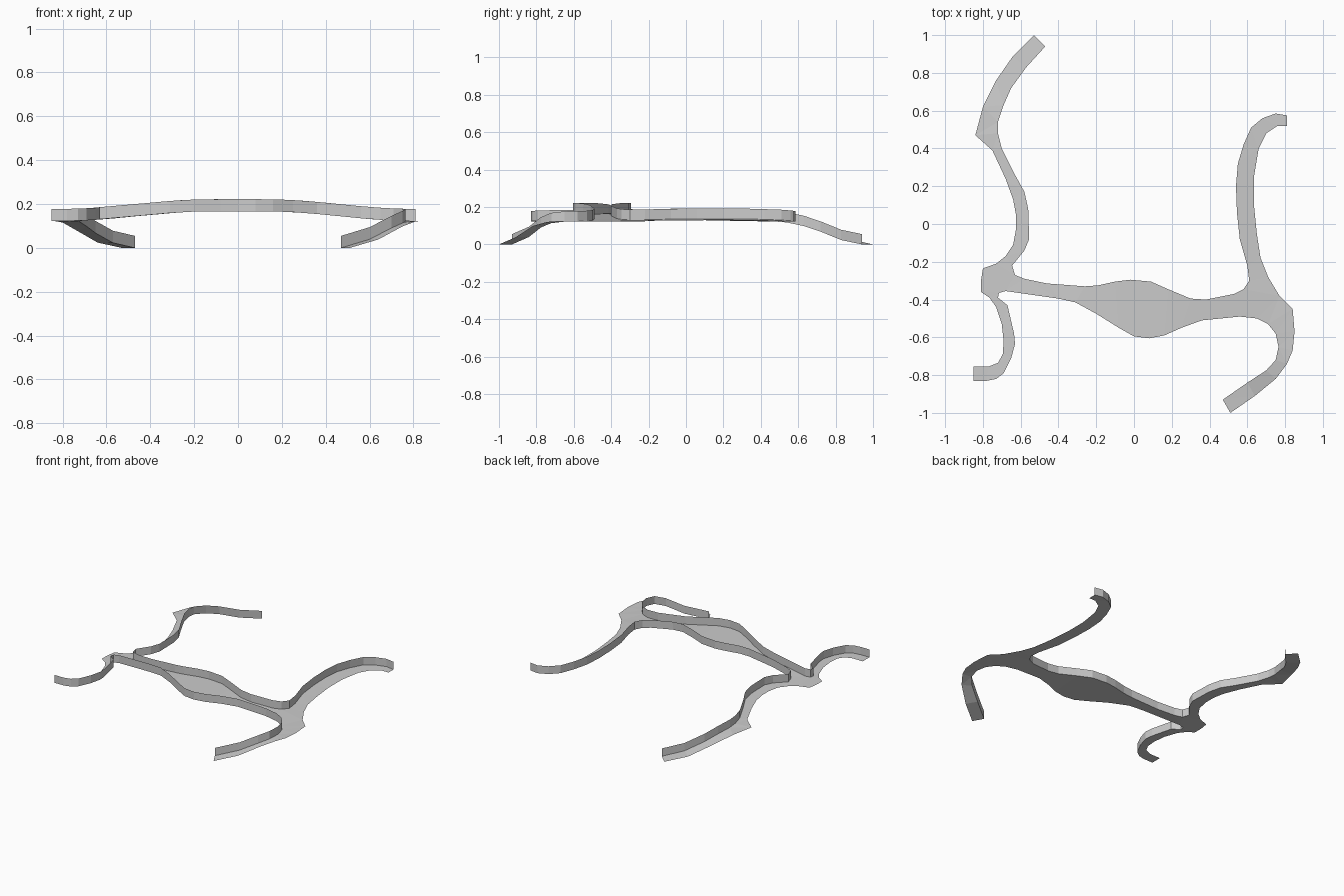
import bpy, bmesh
from math import cos, pi

BASE, CROWN, FLANGE = 0.123, 0.044, 0.055

# Plan profiles: two flanged rails and the two free outer edges
back_rail = [(-.47, .94), (-.57, .83), (-.65, .72), (-.69, .63), (-.72, .54), (-.72, .48), (-.70, .40),
             (-.63, .26), (-.58, .17), (-.56, .08), (-.555, -.08), (-.58, -.14), (-.645, -.22),
             (-.63, -.27), (-.58, -.29), (-.46, -.315), (-.26, -.33), (-.19, -.325), (-.10, -.305),
             (-.02, -.295), (.09, -.305), (.18, -.345), (.30, -.395), (.38, -.40), (.53, -.37),
             (.58, -.345), (.61, -.30), (.60, -.22), (.56, -.08), (.545, .06), (.54, .20), (.55, .32),
             (.58, .42), (.62, .51), (.68, .56), (.75, .585), (.81, .575)]
right_edge = [(.81, .52), (.76, .52), (.70, .48), (.66, .40), (.635, .25), (.635, .10), (.65, -.05),
              (.67, -.18), (.71, -.28), (.77, -.38), (.84, -.45), (.85, -.57), (.84, -.67),
              (.81, -.74), (.75, -.82), (.64, -.91), (.51, -1.0)]
front_rail = [(.47, -.93), (.60, -.84), (.70, -.775), (.75, -.72), (.765, -.65), (.75, -.58),
              (.71, -.53), (.65, -.50), (.56, -.49), (.36, -.51), (.25, -.55), (.16, -.59), (.08, -.605),
              (0, -.595), (-.08, -.55), (-.20, -.475), (-.31, -.415), (-.40, -.395), (-.68, -.355),
              (-.715, -.365), (-.72, -.39), (-.67, -.43), (-.635, -.58), (-.63, -.635), (-.65, -.71),
              (-.69, -.79), (-.73, -.82), (-.78, -.83), (-.85, -.83)]
left_edge = [(-.85, -.755), (-.77, -.755), (-.72, -.735), (-.695, -.69), (-.69, -.62), (-.70, -.53),
             (-.73, -.44), (-.765, -.39), (-.81, -.36), (-.81, -.30), (-.80, -.235), (-.73, -.21),
             (-.68, -.17), (-.64, -.11), (-.625, -.03), (-.625, .05), (-.64, .13), (-.68, .24),
             (-.75, .39), (-.84, .47), (-.80, .62), (-.73, .76), (-.64, .89), (-.53, 1.0)]


def ease(a, b, v):
    t = min(max((v - a) / (b - a), 0), 1)
    return (1 - cos(pi * t)) / 2


def height(x, y):
    """Crowned crossbeam; two opposite arms slope down to the ground."""
    z = BASE + CROWN * (1 - ease(.12, .8, abs(x)))
    if x < 0 and y > .2:
        z *= 1 - ease(-.30, .47, x + y)
    elif x > .45 and y < -.56:
        z *= 1 - ease(-.75, .105, -1.75 * x - y)
    return z


def finish(name, bm):
    me = bpy.data.meshes.new(name)
    bm.to_mesh(me)
    bm.free()
    bpy.context.collection.objects.link(bpy.data.objects.new(name, me))


# Thin sheet: triangulated flat, then bent to the height profile
bm = bmesh.new()
outline = back_rail + right_edge + front_rail + left_edge
face = bm.faces.new([bm.verts.new((x, y, 0)) for x, y in outline])
bmesh.ops.triangulate(bm, faces=[face], ngon_method='BEAUTY')
for f in bm.faces:
    f.normal_update()
    if f.normal.z < 0:
        f.normal_flip()
for v in bm.verts:
    v.co.z = height(v.co.x, v.co.y)
finish("base_sheet", bm)

# Upright flanges along the two rails
for name, rail in (("back_flange", back_rail), ("front_flange", front_rail)):
    bm = bmesh.new()
    low = [bm.verts.new((x, y, height(x, y))) for x, y in rail]
    top = [bm.verts.new((v.co.x, v.co.y, v.co.z + FLANGE)) for v in low]
    for i in range(len(rail) - 1):
        bm.faces.new((low[i], top[i], top[i + 1], low[i + 1]))
    bm.normal_update()
    finish(name, bm)
